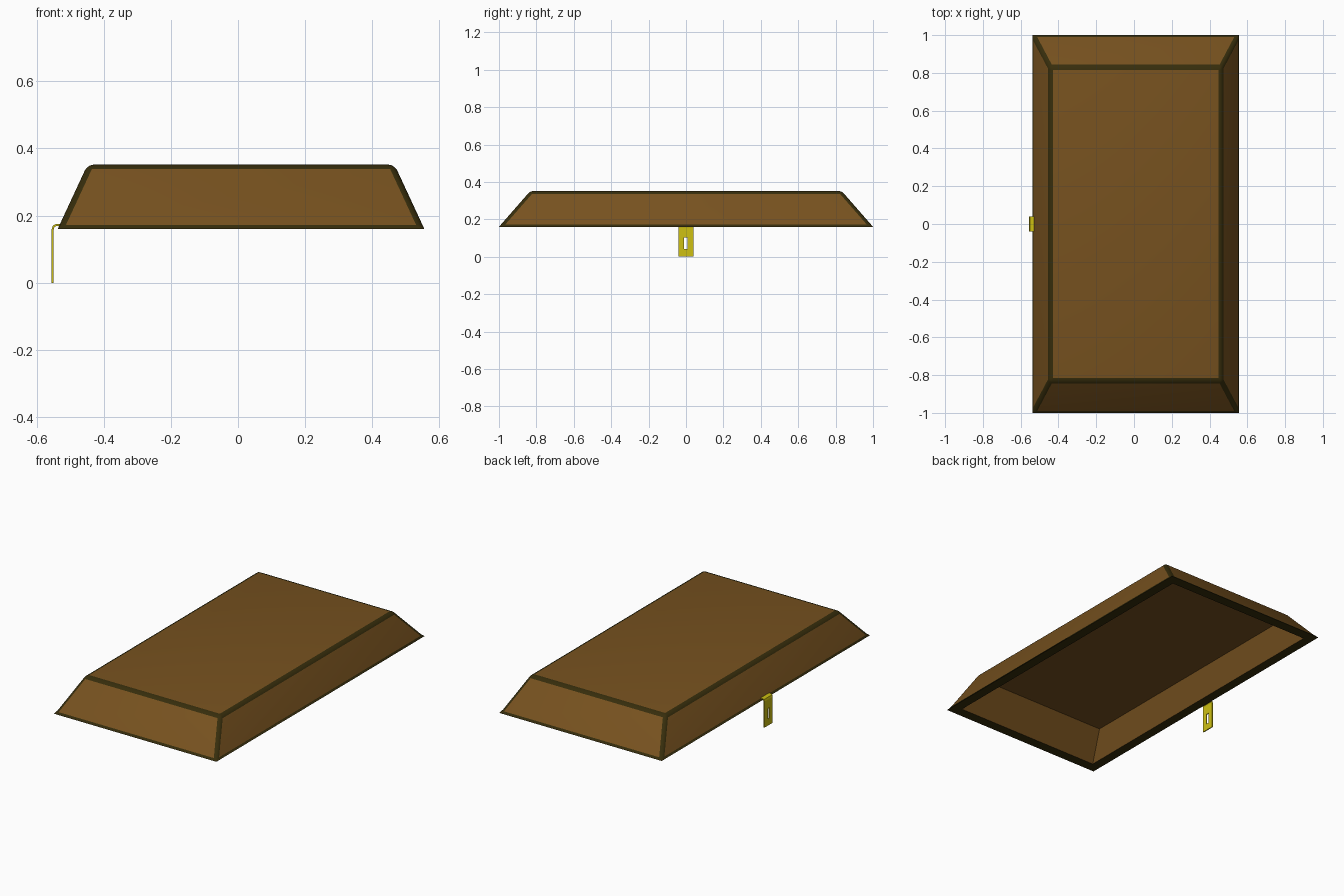
import bpy, bmesh, math

if "Cube" in bpy.data.objects:
    bpy.data.objects.remove(bpy.data.objects["Cube"], do_unlink=True)


def material(name, rgb):
    m = bpy.data.materials.new(name)
    m.use_nodes = True
    m.diffuse_color = (*rgb, 1)
    m.node_tree.nodes["Principled BSDF"].inputs["Base Color"].default_value = (*rgb, 1)
    return m


brown = material("brown_wood", (0.183, 0.083, 0.0135))
dark = material("dark_trim", (0.037, 0.026, 0.0035))
yellow = material("yellow_metal", (0.62, 0.53, 0.006))


def make_object(name, bm, mats):
    bmesh.ops.recalc_face_normals(bm, faces=bm.faces)
    mesh = bpy.data.meshes.new(name)
    bm.to_mesh(mesh)
    bm.free()
    for m in mats:
        mesh.materials.append(m)
    ob = bpy.data.objects.new(name, mesh)
    bpy.context.collection.objects.link(ob)
    return ob


# Lid: rectangular rings from the inner ceiling, round the rim, to the top
CX = 0.009
rings = [(0.438, 0.818, 0.32), (0.488, 0.938, 0.16), (0.546, 1.0, 0.16),
         (0.5405, 0.9895, 0.172), (0.457, 0.832, 0.352)]
bm = bmesh.new()
loops = [[bm.verts.new((CX + sx * hx, sy * hy, z))
          for sx, sy in ((-1, -1), (1, -1), (1, 1), (-1, 1))]
         for hx, hy, z in rings]
bm.faces.new(loops[0])
bm.faces.new(loops[-1])
for r in range(len(loops) - 1):
    a, b = loops[r], loops[r + 1]
    for i in range(4):
        j = (i + 1) % 4
        f = bm.faces.new((a[i], a[j], b[j], b[i]))
        f.material_index = 1 if r in (1, 2) else 0   # rim and lower strip
bmesh.ops.recalc_face_normals(bm, faces=bm.faces)

# Dark rounded trim along the hips and the top border, ending at the strip
top = loops[-1]
trim = [bm.edges.get((top[i], top[(i + 1) % 4])) for i in range(4)]
trim += [bm.edges.get((loops[3][i], top[i])) for i in range(4)]
bmesh.ops.bevel(bm, geom=trim, offset=0.018, offset_type='OFFSET', segments=3,
                profile=0.5, affect='EDGES', material=1)
lid = make_object("lid", bm, [brown, dark])

# Smooth the rounded trim, keeping real edges sharp
bpy.ops.object.select_all(action='DESELECT')
lid.select_set(True)
bpy.context.view_layer.objects.active = lid
bpy.ops.object.shade_smooth_by_angle(angle=math.radians(35))

# Clasp: flat-shaded bent strip with a slot, hanging from the right edge
path = [(-0.552, 0), (-0.552, 0.04), (-0.552, 0.104), (-0.552, 0.158),
        (-0.549, 0.168), (-0.542, 0.172), (-0.52, 0.172)]
columns = [-0.04, -0.01, 0.007, 0.04]
bm = bmesh.new()
grid = [[bm.verts.new((x, y, z)) for y in columns] for x, z in path]
for r in range(len(path) - 1):
    for c in range(3):
        if (r, c) != (1, 1):   # slot opening
            bm.faces.new((grid[r][c], grid[r][c + 1], grid[r + 1][c + 1], grid[r + 1][c]))
clasp = make_object("clasp", bm, [yellow])
thick = clasp.modifiers.new("thickness", 'SOLIDIFY')
thick.thickness = 0.006
thick.offset = 0
